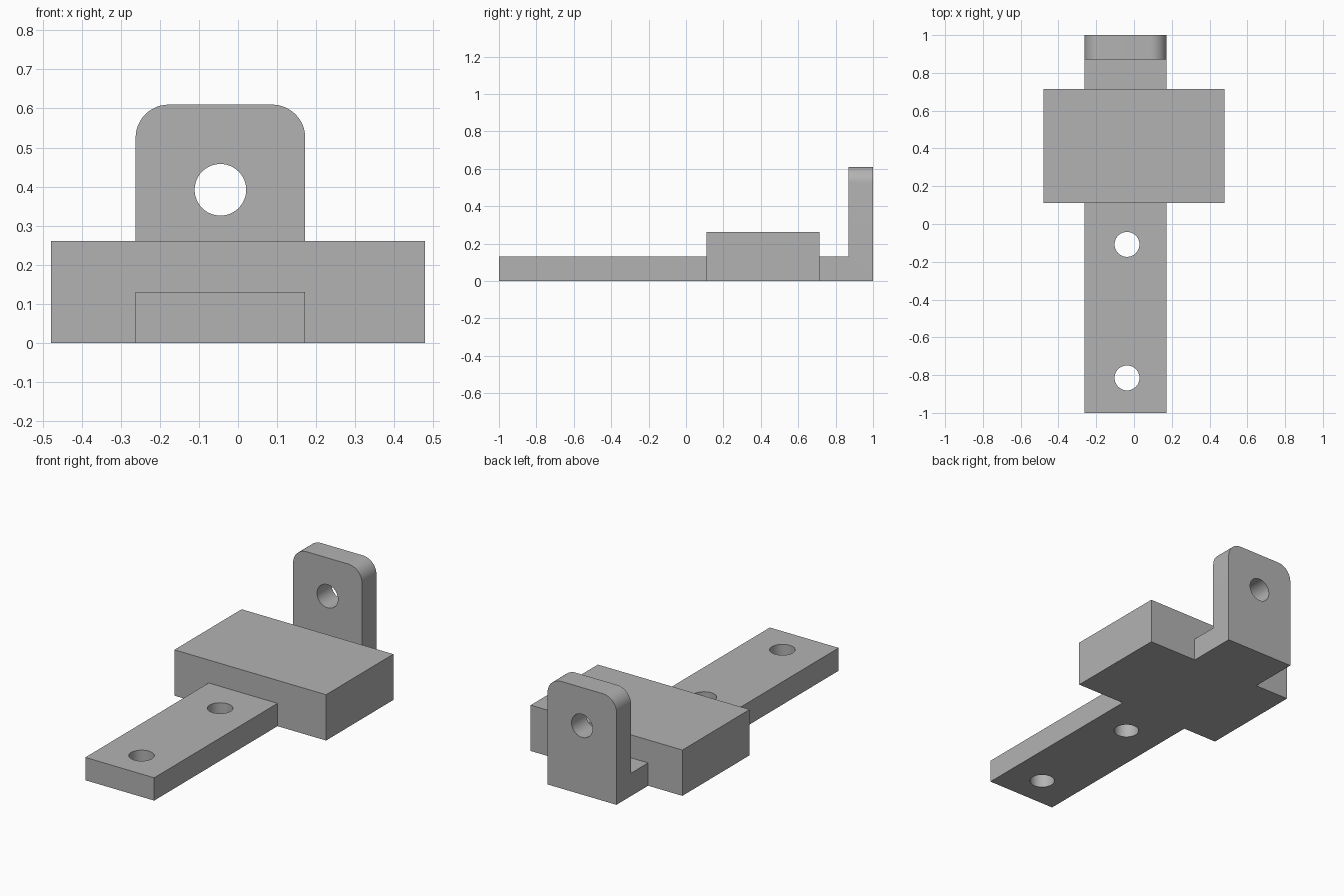
import bpy
import bmesh
import math
from mathutils import Matrix, Vector

old = bpy.data.objects.get("Cube")
if old:
    bpy.data.objects.remove(old, do_unlink=True)

grey = bpy.data.materials.new("plain grey")
grey.use_nodes = True
colour = (0.45, 0.45, 0.45, 1)
grey.diffuse_color = colour
grey.node_tree.nodes["Principled BSDF"].inputs["Base Color"].default_value = colour

LEFT, RIGHT = -0.262, 0.172      # strip sides
MID = (LEFT + RIGHT) / 2
THICK, HOLE = 0.13, 0.066


def finish(name, bm):
    bmesh.ops.recalc_face_normals(bm, faces=bm.faces)
    mesh = bpy.data.meshes.new(name)
    bm.to_mesh(mesh)
    bm.free()
    mesh.materials.append(grey)
    obj = bpy.data.objects.new(name, mesh)
    bpy.context.collection.objects.link(obj)
    return obj


def box(name, low, high):
    low, high = Vector(low), Vector(high)
    bm = bmesh.new()
    place = Matrix.Translation((low + high) / 2) @ Matrix.Diagonal((high - low).to_4d())
    bmesh.ops.create_cube(bm, size=1, matrix=place)
    return finish(name, bm)


def drill(name, centre, tilt=0):
    bm = bmesh.new()
    place = Matrix.Translation(centre) @ Matrix.Rotation(tilt, 4, "X")
    bmesh.ops.create_cone(bm, cap_ends=True, segments=48, radius1=HOLE,
                          radius2=HOLE, depth=0.5, matrix=place)
    return finish(name, bm)


def combine(target, tool, operation):
    mod = target.modifiers.new(tool.name, "BOOLEAN")
    mod.operation, mod.solver, mod.object = operation, "EXACT", tool
    bpy.context.view_layer.objects.active = target
    bpy.ops.object.modifier_apply(modifier=mod.name)
    bpy.data.objects.remove(tool, do_unlink=True)


# L-shaped strip with the upright lug at the back
profile = [(-1, 0), (1, 0), (1, 0.61), (0.87, 0.61), (0.87, THICK), (-1, THICK)]
bm = bmesh.new()
side = bm.faces.new([bm.verts.new((LEFT, y, z)) for y, z in profile])
out = bmesh.ops.extrude_face_region(bm, geom=[side])
moved = [v for v in out["geom"] if isinstance(v, bmesh.types.BMVert)]
bmesh.ops.translate(bm, verts=moved, vec=(RIGHT - LEFT, 0, 0))

# Rounded top corners of the lug
corners = [e for e in bm.edges
           if all(v.co.z > 0.6 for v in e.verts)
           and abs(e.verts[0].co.y - e.verts[1].co.y) > 0.1]
bmesh.ops.bevel(bm, geom=corners, offset=0.085, segments=12, profile=0.5, affect="EDGES")
bracket = finish("mounting_bracket", bm)

# Wide block fused across the strip
combine(bracket, box("cross_block", (-0.478, 0.11, 0), (0.478, 0.715, 0.261)), "UNION")

# Two holes through the strip and one through the lug
for y in (-0.108, -0.815):
    combine(bracket, drill("strip_hole", (-0.037, y, 0)), "DIFFERENCE")
combine(bracket, drill("lug_hole", (MID, 1, 0.392), math.pi / 2), "DIFFERENCE")

# Smooth rounds, sharp edges elsewhere
bpy.ops.object.select_all(action="DESELECT")
bracket.select_set(True)
bpy.context.view_layer.objects.active = bracket
bpy.ops.object.shade_smooth_by_angle(angle=math.radians(30))
